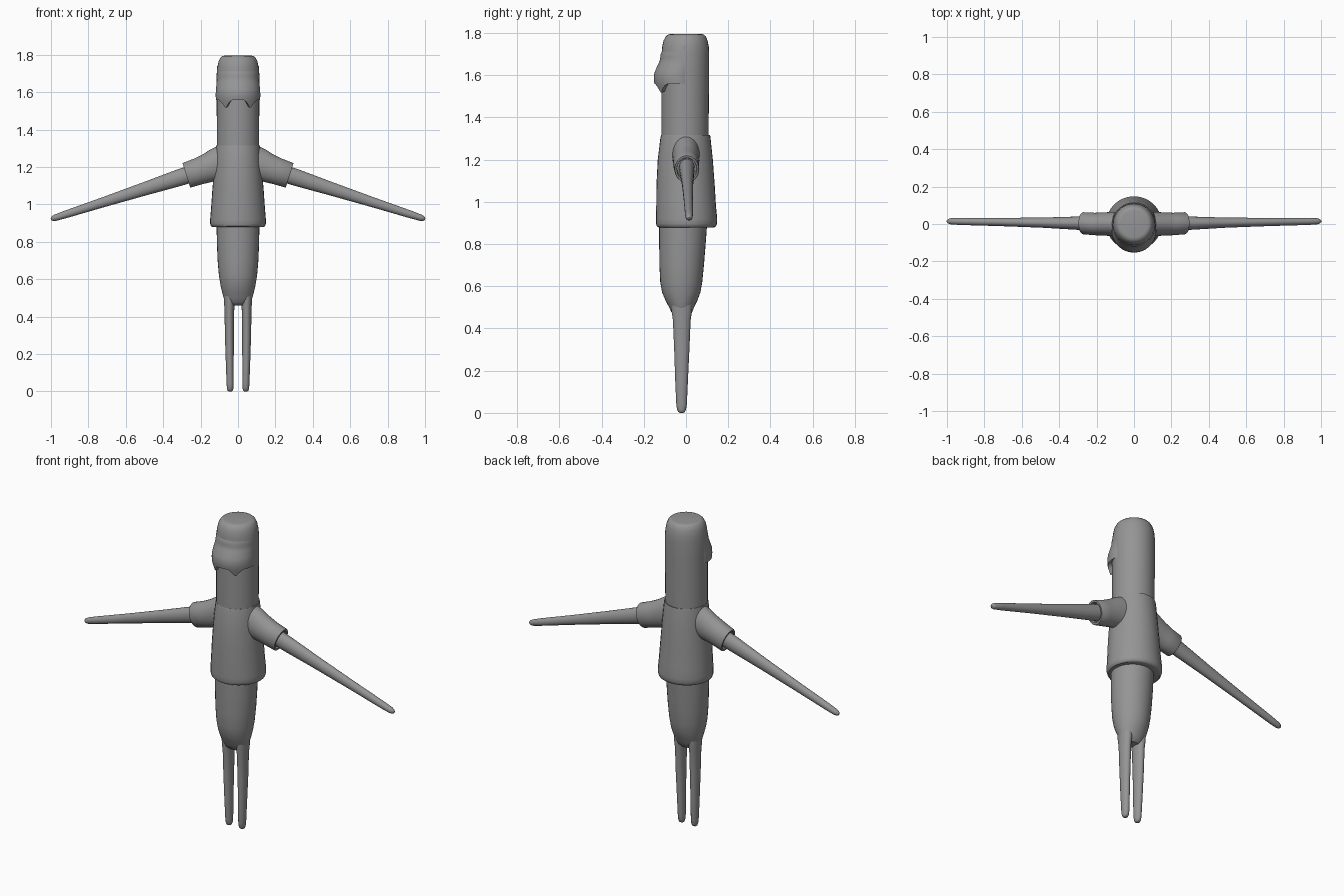
import bpy, bmesh
from math import sin, cos, pi, radians
from mathutils import Vector

cube = bpy.data.objects.get("Cube")
if cube:
    bpy.data.objects.remove(cube)

GREY = (0.3, 0.3, 0.3, 1)
grey = bpy.data.materials.new("plain_grey")
grey.use_nodes = True
grey.diffuse_color = GREY
grey.node_tree.nodes["Principled BSDF"].inputs["Base Color"].default_value = GREY


def finish(name, bm, angle=40):
    bmesh.ops.recalc_face_normals(bm, faces=bm.faces)
    mesh = bpy.data.meshes.new(name)
    bm.to_mesh(mesh)
    bm.free()
    mesh.materials.append(grey)
    ob = bpy.data.objects.new(name, mesh)
    bpy.context.scene.collection.objects.link(ob)
    bpy.ops.object.select_all(action='DESELECT')
    ob.select_set(True)
    bpy.context.view_layer.objects.active = ob
    bpy.ops.object.shade_smooth_by_angle(angle=radians(angle))
    return ob


def loft(name, rings, u, v, n=32):
    """Skin elliptical rings (centre, radius along u, radius along v) and cap both ends."""
    bm = bmesh.new()
    rows = []
    for c, ru, rv in rings:
        angles = [2 * pi * i / n for i in range(n)]
        rows.append([bm.verts.new(c + u * ru * cos(a) + v * rv * sin(a)) for a in angles])
    for lo, hi in zip(rows, rows[1:]):
        for i in range(n):
            j = (i + 1) % n
            bm.faces.new((lo[i], lo[j], hi[j], hi[i]))
    bm.faces.new(rows[0])
    bm.faces.new(rows[-1])
    return finish(name, bm)


X, Y = Vector((1, 0, 0)), Vector((0, 1, 0))


def upright(name, profile, x=0):
    """Profile rows: height, half width, front y, back y."""
    rings = [(Vector((x, (f + b) / 2, z)), w, (b - f) / 2) for z, w, f, b in profile]
    return loft(name, rings, X, Y)


# Head and neck column with a rounded crown
upright("head", [
    (1.27, .113, -.117, .106), (1.6, .114, -.117, .11), (1.70, .114, -.116, .11),
    (1.735, .110, -.113, .108), (1.765, .104, -.106, .102), (1.785, .094, -.095, .093),
    (1.793, .084, -.084, .084), (1.795, .072, -.072, .072)])

# Loose top, flaring to a rolled hem
upright("shirt", [
    (1.313, .105, -.108, .105), (1.316, .116, -.118, .114), (1.305, .118, -.121, .116),
    (1.2, .127, -.134, .127), (1.08, .137, -.140, .136), (.98, .144, -.141, .142),
    (.92, .149, -.142, .148), (.897, .149, -.142, .147), (.884, .145, -.138, .142),
    (.879, .138, -.130, .133), (.884, .11, -.12, .10)])

# Hips tapering to the crotch
upright("hips", [
    (.92, .115, -.128, .102), (.8, .113, -.127, .093), (.7, .109, -.126, .085),
    (.62, .102, -.122, .077), (.57, .094, -.113, .068), (.53, .085, -.096, .053),
    (.50, .077, -.080, .038), (.475, .066, -.068, .028), (.46, .045, -.05, .012)])

# Moulded face: a swelling at the front ending in a two-pointed lower edge
PROFILE = [(1.74, .10), (1.70, .118), (1.67, .122), (1.64, .136), (1.61, .148),
           (1.585, .151), (1.56, .148), (1.53, .139), (1.5, .13)]


def swell(z):
    for (z0, r0), (z1, r1) in zip(PROFILE, PROFILE[1:]):
        if z >= z1:
            return r0 + (r1 - r0) * (z0 - z) / (z0 - z1)
    return PROFILE[-1][1]


def lower_edge(x):
    point = max(0, 1 - abs(abs(x) - .058) / .035)
    return 1.558 - .046 * point ** 1.6


bm = bmesh.new()
COLS, ROWS = 64, 18
grid = []
for i in range(COLS + 1):
    a = radians(-100 + 200 * i / COLS)
    bottom = lower_edge(.118 * sin(a))
    col = []
    for k in range(ROWS + 2):
        z = 1.74 + (bottom - 1.74) * min(k / ROWS, 1)
        front = max(0, cos(a)) ** .9
        r = .108 + (swell(z) - .108) * front + .004 * (cos(a) > 0) * (1 - front)
        if k > ROWS:
            r, z = .095, z + .012
        col.append(bm.verts.new((r * sin(a), -r * cos(a) - .002, z)))
    grid.append(col)
for c0, c1 in zip(grid, grid[1:]):
    for k in range(ROWS + 1):
        bm.faces.new((c0[k], c1[k], c1[k + 1], c0[k + 1]))
finish("face_front", bm, 50)

# Limbs, mirrored left and right
for side, s in (("left", 1), ("right", -1)):
    shoulder = Vector((.276 * s, .004, 1.155))
    hand = Vector((s, .015, .921))
    along = (hand - shoulder).normalized()
    up = along.cross(Y).normalized()

    def at(t):
        return shoulder + (hand - shoulder) * t

    # Sleeve with a folded-in cuff
    loft(side + "_sleeve", [
        (Vector((.04 * s, 0, 1.235)), .068, .100), (Vector((.12 * s, 0, 1.21)), .064, .088),
        (Vector((.16 * s, 0, 1.195)), .062, .078), (Vector((.21 * s, 0, 1.177)), .060, .072),
        (at(-.006), .059, .069), (at(0), .056, .067), (at(0), .048, .056),
        (at(-.02), .046, .05)], Y, up)

    # Long thin arm with a blunt tip
    loft(side + "_arm", [
        (at(-.06), .038, .046), (at(.05), .035, .045), (at(.3), .027, .036),
        (at(.6), .022, .027), (at(.9), .019, .020), (at(.97), .017, .017),
        (at(.99), .012, .013), (at(1), .005, .006)], Y, up, 20)

    # Slim leg with a rounded foot
    rings = [(.56, .045, .034, .05, -.021), (.48, .046, .029, .048, -.020),
             (.44, .046, .026, .042, -.020), (.3, .046, .024, .036, -.020),
             (.15, .044, .021, .030, -.021), (.04, .042, .019, .025, -.021),
             (.015, .042, .017, .021, -.021), (.004, .042, .014, .015, -.021),
             (0, .042, .009, .008, -.021)]
    loft(side + "_leg", [(Vector((x * s, y, z)), w, d) for z, x, w, d, y in rings], X, Y, 20)
